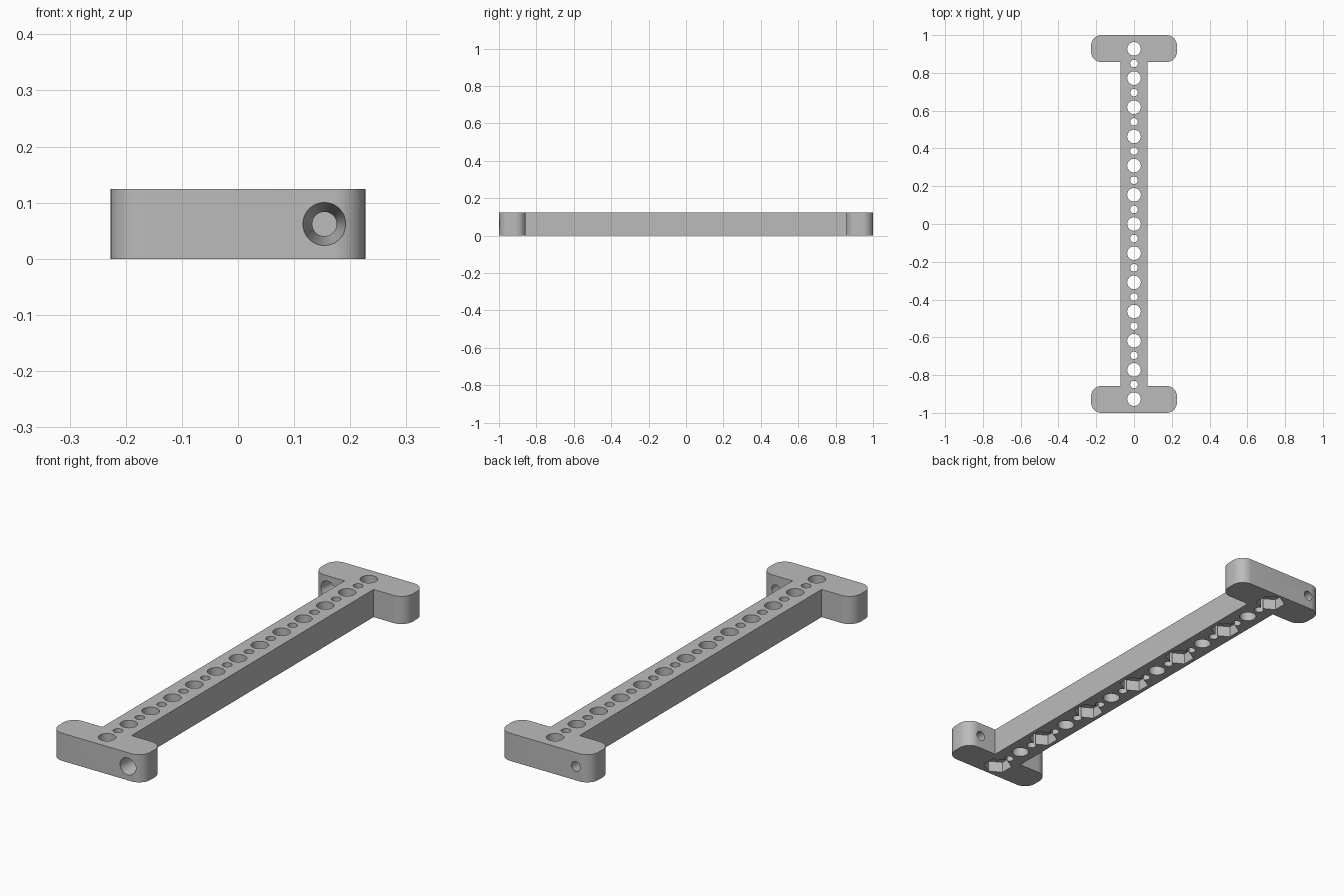
import bpy, bmesh, math
from mathutils import Matrix, Vector

cube = bpy.data.objects.get("Cube")
if cube:
    bpy.data.objects.remove(cube, do_unlink=True)

HEIGHT = 0.124
PITCH = 0.1545          # spacing of the large holes
SPINE = 0.072           # half width of the spine
END_X, END_IN, ROUND = 0.227, 0.857, 0.055

grey = bpy.data.materials.new("plain grey")
grey.use_nodes = True
grey.diffuse_color = (0.5, 0.5, 0.5, 1)
grey.node_tree.nodes["Principled BSDF"].inputs["Base Color"].default_value = (0.5, 0.5, 0.5, 1)


def add_object(name, bm):
    bmesh.ops.recalc_face_normals(bm, faces=bm.faces)
    mesh = bpy.data.meshes.new(name)
    bm.to_mesh(mesh)
    bm.free()
    mesh.materials.append(grey)
    obj = bpy.data.objects.new(name, mesh)
    bpy.context.collection.objects.link(obj)
    return obj


def arc(cx, cy, start):
    """Quarter circle for one rounded corner."""
    angles = [math.radians(start + 90 * i / 10) for i in range(11)]
    return [(cx + ROUND * math.cos(a), cy + ROUND * math.sin(a)) for a in angles]


def add_cone(bm, centre, r1, r2, depth, sides=40, rotation=Matrix()):
    bmesh.ops.create_cone(bm, cap_ends=True, segments=sides, radius1=r1, radius2=r2,
                          depth=depth, matrix=Matrix.Translation(Vector(centre)) @ rotation)


# I-shaped bar: half outline, repeated by a half turn, then extruded
half = [(SPINE, END_IN)]
half += arc(END_X - ROUND, END_IN + ROUND, -90)
half += arc(END_X - ROUND, 1 - ROUND, 0)
half += arc(-END_X + ROUND, 1 - ROUND, 90)
half += arc(-END_X + ROUND, END_IN + ROUND, 180)
half += [(-SPINE, END_IN)]
outline = half + [(-x, -y) for x, y in half]
bm = bmesh.new()
base = bm.faces.new([bm.verts.new((x, y, 0)) for x, y in outline])
top = bmesh.ops.extrude_face_region(bm, geom=[base])["geom"]
bmesh.ops.translate(bm, vec=(0, 0, HEIGHT), verts=[v for v in top if isinstance(v, bmesh.types.BMVert)])
bar = add_object("drilled_bar", bm)

# Row of alternating large and small through holes
holes = bmesh.new()
for i in range(-12, 13):
    r = 0.036 if i % 2 == 0 else 0.02
    add_cone(holes, (0, i * PITCH / 2, HEIGHT / 2), r, r, HEIGHT * 2)

# Hexagonal nut pockets under every second large hole
pockets = bmesh.new()
for i in range(-3, 4):
    add_cone(pockets, (0, i * 2 * PITCH, 0), 0.062, 0.062, 0.1, 6)

# Tapered holes through the two end pieces, wide towards the front
tapers = bmesh.new()
for x, y in ((0.154, -(1 + END_IN) / 2), (-0.154, (1 + END_IN) / 2)):
    add_cone(tapers, (x, y, HEIGHT / 2), 0.0385, 0.0215, 1 - END_IN + 0.004,
             rotation=Matrix.Rotation(-math.pi / 2, 4, "X"))

# Cut everything out of the bar
bpy.context.view_layer.objects.active = bar
bar.select_set(True)
for name, cutter_bm in (("hole_cutter", holes), ("pocket_cutter", pockets), ("taper_cutter", tapers)):
    cutter = add_object(name, cutter_bm)
    cutter.hide_render = True
    mod = bar.modifiers.new(name, "BOOLEAN")
    mod.operation, mod.solver, mod.object = "DIFFERENCE", "EXACT", cutter
    bpy.ops.object.modifier_apply(modifier=mod.name)
    bpy.data.objects.remove(cutter, do_unlink=True)

bpy.ops.object.shade_smooth_by_angle(angle=math.radians(30))
